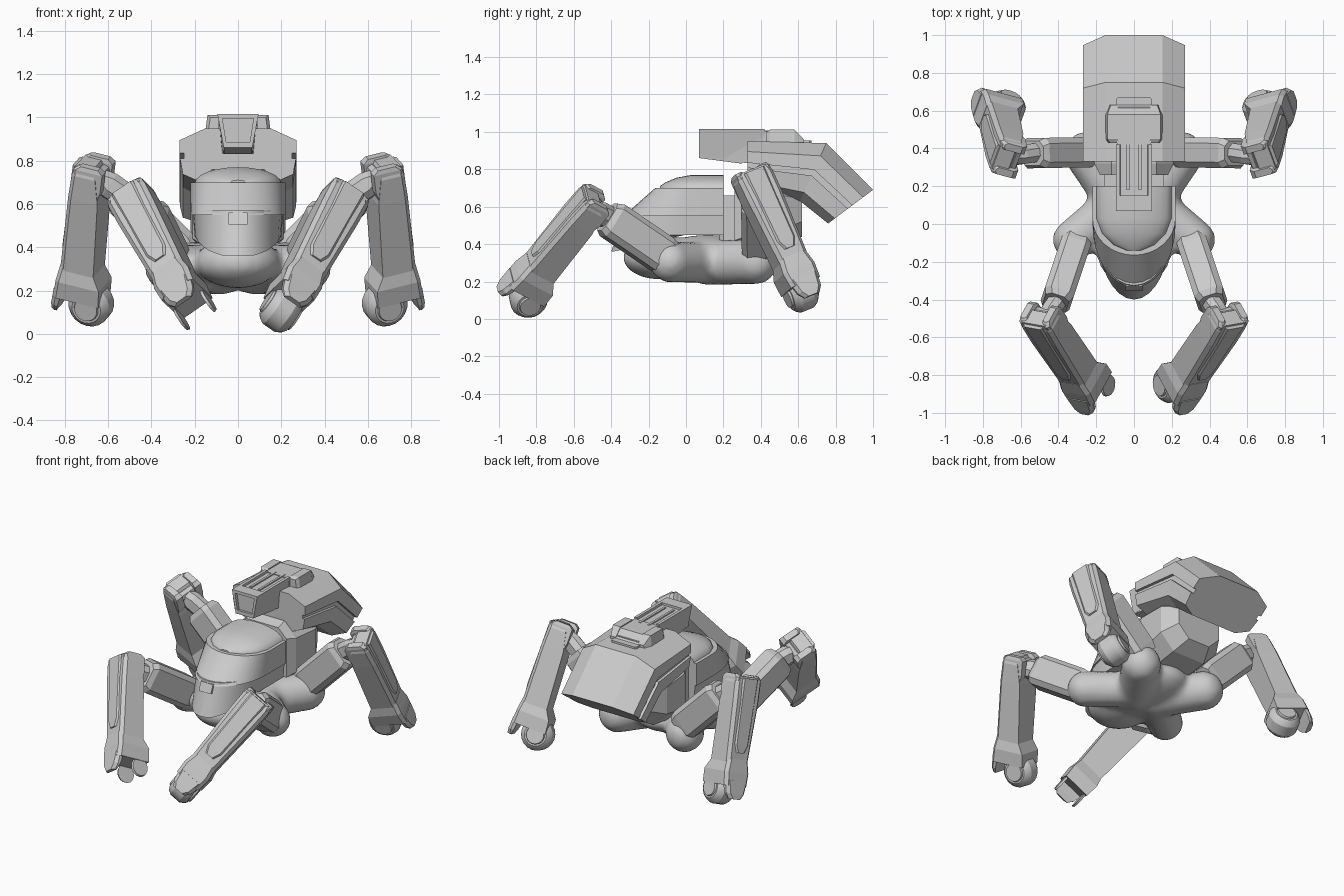
import bpy, bmesh
from math import sin, cos, pi
from mathutils import Vector as V, Matrix

if "Cube" in bpy.data.objects:
    bpy.data.objects.remove(bpy.data.objects["Cube"])


def finish(name, bm, mirror=False, smooth=None):
    bmesh.ops.recalc_face_normals(bm, faces=bm.faces)
    me = bpy.data.meshes.new(name)
    bm.to_mesh(me)
    bm.free()
    ob = bpy.data.objects.new(name, me)
    bpy.context.collection.objects.link(ob)
    if mirror:
        ob.modifiers.new("mirror", 'MIRROR').use_mirror_merge = False
    if smooth:
        bpy.ops.object.select_all(action='DESELECT')
        bpy.context.view_layer.objects.active = ob
        ob.select_set(True)
        bpy.ops.object.shade_smooth_by_angle(angle=smooth)
    return ob


def add_loft(bm, rings):
    vs = [[bm.verts.new(p) for p in r] for r in rings]
    n = len(vs[0])
    for a, b in zip(vs, vs[1:]):
        for i in range(n):
            j = (i + 1) % n
            bm.faces.new((a[i], a[j], b[j], b[i]))
    bm.faces.new(vs[0])
    bm.faces.new(vs[-1])


def loft(name, rings, **kw):
    bm = bmesh.new()
    add_loft(bm, rings)
    return finish(name, bm, **kw)


def chamfered(w, h, c):
    return [(-w, -h + c), (-w, h - c), (-w + c, h), (w - c, h),
            (w, h - c), (w, -h + c), (w - c, -h), (-w + c, -h)]


def block(name, x, y0, y1, z0, z1, c=.02):
    # box chamfered round its x/y outline
    pts = chamfered(x, (y1 - y0) / 2, c)
    return loft(name, [[V((a, b + (y0 + y1) / 2, z)) for a, b in pts] for z in (z0, z1)])


def limb(name, a, b, secs):
    # chamfered bar between two points, sections are (fraction, half width, half height)
    a, b = V(a), V(b)
    d = (b - a).normalized()
    s = d.cross(V((0, 0, 1))).normalized()
    u = s.cross(d)
    loft(name, [[a.lerp(b, t) + s * p + u * q for p, q in chamfered(w, h, .03)]
                for t, w, h in secs], mirror=True)


def leg(tag, hip, elbow, knee, foot, side, wheel_mirror):
    knee, foot, side = V(knee), V(foot), V(side)
    d = (foot - knee).normalized()
    lat = (side - d * side.dot(d)).normalized()
    nor = d.cross(lat)
    if nor.x < 0:
        nor = -nor
    L = (foot - knee).length

    def P(s, a, n):
        return knee + d * s + lat * a + nor * n

    def sec(s, w, n0, n1, c=.02, off=0):
        return [P(s, off + a, n) for a, n in
                ((-w, n0), (-w, n1 - c), (-w + c, n1), (w - c, n1), (w, n1 - c), (w, n0))]

    # thigh and knee link
    limb(tag + "_thigh", hip, elbow, [(0, .075, .09), (.12, .08, .10), (.92, .08, .10), (1, .065, .085)])
    limb(tag + "_knee_link", elbow, P(.03, 0, -.05), [(-.1, .05, .06), (.6, .05, .06), (1.1, .045, .045)])
    # shin with raised panel
    loft(tag + "_shin", [sec(-.04, .09, -.03, .055), sec(0, .102, -.055, .065),
                         sec(.12, .10, -.08, .07), sec(.54, .082, -.10, .07)], mirror=True)
    loft(tag + "_shin_panel", [sec(-.03, .06, .05, .075, .01), sec(.38, .052, .05, .08, .01),
                               sec(.43, .03, .05, .08, .01)], mirror=True)
    # knee ears and axle
    bm = bmesh.new()
    for o in (-.073, .073):
        add_loft(bm, [sec(-.05, .02, -.06, .035, .012, o), sec(-.03, .025, -.085, .058, .012, o),
                      sec(.06, .025, -.085, .06, .012, o), sec(.12, .02, -.07, .05, .012, o)])
    finish(tag + "_knee_fork", bm, mirror=True)
    loft(tag + "_knee_axle", [[P(.01 + .035 * cos(k * pi / 4), a, -.045 + .035 * sin(k * pi / 4))
                               for k in range(8)] for a in (-.085, .085)], mirror=True)
    # flared fender over the wheel, with a front toe plate
    loft(tag + "_fender", [sec(.47, .08, -.085, .072), sec(.55, .095, -.135, .082),
                           sec(.635, .088, -.14, .088)], mirror=True)
    loft(tag + "_toe_plate", [sec(.60, .085, .045, .09), sec(.68, .07, .06, .098),
                              sec(.715, .045, .07, .10)], mirror=True)

    # wheel and its two side discs
    def ring(a, r):
        return [P(L + .03 + r * cos(k * pi / 10), a, -.08 + r * sin(k * pi / 10)) for k in range(20)]
    loft(tag + "_wheel", [ring(-.072, .07), ring(-.06, .085), ring(-.035, .10), ring(.035, .10),
                          ring(.06, .085), ring(.072, .07)], mirror=wheel_mirror, smooth=.45)
    bm = bmesh.new()
    for s in (-1, 1):
        add_loft(bm, [ring(s * .07, .06), ring(s * .083, .055)])
    finish(tag + "_wheel_discs", bm, mirror=True)


# legs: the front wheel exists on one side only
leg("front_leg", (.305, -.09, .32), (.415, -.42, .545), (.495, -.51, .625), (.245, -.89, .165), (.73, .04, -.68), False)
leg("rear_leg", (.25, .38, .36), (.54, .375, .65), (.68, .36, .755), (.75, .62, .185), (-.32, .84, .38), True)

# smooth organic pelvis: fused ellipsoids
bm = bmesh.new()


def blob(c, r):
    m = Matrix.Translation(c) @ Matrix.Diagonal((*r, 1))
    bmesh.ops.create_uvsphere(bm, u_segments=20, v_segments=12, radius=1, matrix=m)


blob((0, .12, .325), (.24, .30, .125))
blob((0, -.14, .33), (.20, .20, .12))
for s in (-1, 1):
    for end, r in (((.32, -.085, .305), .112), ((.25, .37, .305), .122)):
        a, b = V((s * .08, .12, .30)), V((s * end[0], end[1], end[2]))
        for k in range(7):
            blob(a.lerp(b, k / 6), (r, r, r))
pelvis = finish("pelvis", bm)
rm = pelvis.modifiers.new("fuse", 'REMESH')
rm.mode, rm.voxel_size, rm.use_smooth_shade = 'VOXEL', .025, True
sm = pelvis.modifiers.new("soften", 'SMOOTH')
sm.factor, sm.iterations = .5, 5


# cabin: stacked U-shaped outlines
def outline(w, nose, z, start=0., back=.2, grow=0.):
    pts = [V((w + grow, back, z))]
    for k in range(17):
        t = pi * k / 16
        pts.append(V(((w + grow) * cos(t), start - (start - nose + grow) * sin(t), z)))
    return pts + [V((-w - grow, back, z))]


low = outline(.20, -.40, .45)
for p in low:
    p.z -= .09 * min(1, max(0, (-p.y - .08) / .3))
loft("cabin_lower", [low, outline(.21, -.325, .57)], smooth=.5)
loft("cabin_hood", [outline(.215, -.33, .55, grow=.005), outline(.215, -.16, .70, .03, grow=.005)], smooth=.5)


# low arched dome over the hood
def arch(y, w, z0, rise):
    return [V((w * cos(pi * k / 12), y, z0 + rise * sin(pi * k / 12))) for k in range(13)]


loft("cabin_dome", [arch(-.14, .04, .695, .015), arch(-.11, .11, .695, .035), arch(-.05, .17, .695, .06),
                    arch(.03, .20, .695, .075), arch(.2, .20, .695, .075)], smooth=.6)
loft("cabin_visor_tab", [[V((x, y, z)) for x, y in ((-.045, -.2), (.045, -.2), (.045, yf), (-.045, yf))]
                         for z, yf in ((.505, -.356), (.56, -.332))])


# torso column carrying the pod: octagonal, tapered to the back
def octa(y, w, z0, z1, c):
    return [V((a, y, b + (z0 + z1) / 2)) for a, b in chamfered(w, (z1 - z0) / 2, c)]


loft("torso_column", [octa(.26, .18, .36, .74, .06), octa(.32, .21, .35, .76, .09),
                      octa(.52, .22, .38, .76, .10), octa(.62, .16, .44, .72, .08)])
block("torso_neck", .16, .18, .30, .42, .66, .02)

# rear pod: cross-section swept over three stations, with a recessed side band
half = [(0, .15), (.22, .27), (.46, .27), (.46, .25), (.56, .25), (.56, .268), (.85, .255), (1, .17)]
rings = []
for o, i in (((.33, .95), (.33, .70)), ((.75, .94), (.61, .63)), ((1.0, .69), (.76, .51))):
    r = [V((w, o[0] + (i[0] - o[0]) * f, o[1] + (i[1] - o[1]) * f)) for f, w in half]
    rings.append(r + [V((-p.x, p.y, p.z)) for p in reversed(r)])
loft("rear_pod", rings)


# top gun: body, muzzle frame, mount and rails
def trap(y, z0, z1, wb, wt):
    return [V((-wb, y, z0)), V((wb, y, z0)), V((wt, y, z1)), V((-wt, y, z1))]


loft("gun_body", [trap(.09, .865, 1.0, .06, .08), trap(.42, .82, 1.0, .075, .09),
                  trap(.62, .90, .97, .075, .09)])
bm = bmesh.new()
for s in (-1, 1):
    add_loft(bm, [[V((s * x, y, z)) for x, z in ((.05, .86), (.066, .86), (.095, 1.015), (.075, 1.015))]
                  for y in (.07, .42)])
    add_loft(bm, [[V((s * x, y, z)) for x, z in ((.025, .98), (.04, .98), (.04, 1.008), (.025, 1.008))]
                  for y in (.18, .45)])
add_loft(bm, [trap(.07, .86, .885, .064, .068), trap(.3, .83, .86, .064, .068)])
add_loft(bm, [trap(.07, .995, 1.015, .09, .093), trap(.15, .995, 1.015, .09, .093)])
finish("gun_frame", bm)
bm = bmesh.new()
for s in (-1, 1):
    add_loft(bm, [[V((s * (.085 + x), y, z)) for x, z in ((0, .92), (a, .92), (a - .012, t), (0, t))]
                  for y, a, t in ((.43, .055, 1.0), (.45, .068, 1.012), (.58, .068, 1.012), (.63, .05, .96))])
add_loft(bm, [trap(.42, .92, 1.005, .09, .09), trap(.58, .92, 1.005, .09, .09), trap(.63, .92, .955, .09, .09)])
finish("gun_mount", bm)
block("gun_rear_hatch", .095, .60, .67, .92, .955, .01)
